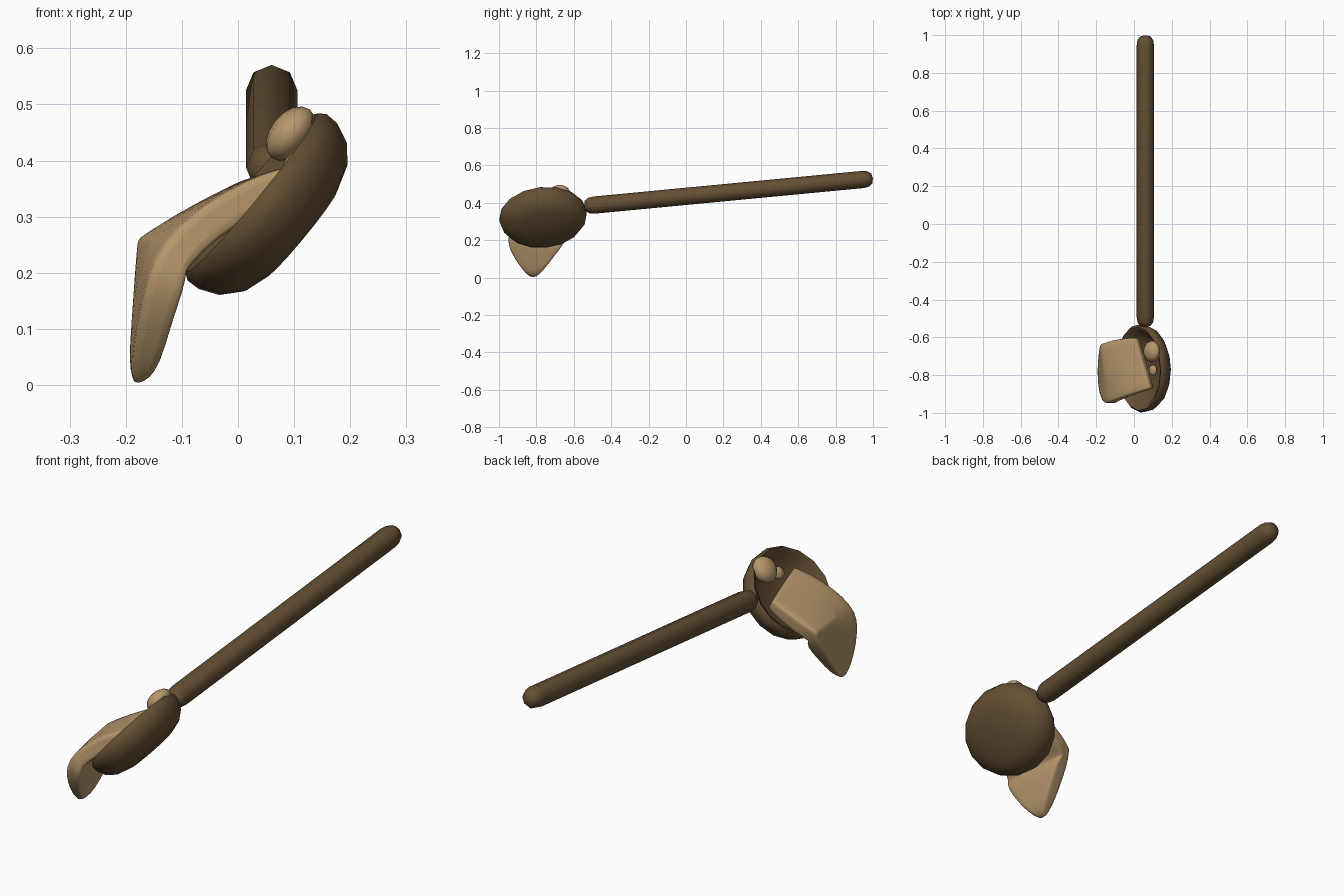
import bpy, bmesh, math
from mathutils import Vector, Matrix

if "Cube" in bpy.data.objects:
    bpy.data.objects.remove(bpy.data.objects["Cube"])


def material(name, rgb):
    m = bpy.data.materials.new(name)
    m.diffuse_color = (*rgb, 1)
    m.use_nodes = True
    m.node_tree.nodes["Principled BSDF"].inputs["Base Color"].default_value = m.diffuse_color
    return m


wood = material("dark_wood", (0.13, 0.078, 0.034))
cream = material("tan_batter", (0.47, 0.31, 0.15))


def loft(name, loops, mat, angle=60):
    """Skin closed loops; single-point loops become poles, others get capped."""
    bm = bmesh.new()
    rings = [[bm.verts.new(p) for p in loop] for loop in loops]
    for a, b in zip(rings, rings[1:]):
        n = max(len(a), len(b))
        for i in range(n):
            j = (i + 1) % n
            quad = [a[i % len(a)], a[j % len(a)], b[j % len(b)], b[i % len(b)]]
            bm.faces.new(list(dict.fromkeys(quad)))
    for end in (rings[0], rings[-1]):
        if len(end) > 2:
            bm.faces.new(end)
    bmesh.ops.recalc_face_normals(bm, faces=bm.faces)
    me = bpy.data.meshes.new(name)
    bm.to_mesh(me)
    bm.free()
    ob = bpy.data.objects.new(name, me)
    bpy.context.collection.objects.link(ob)
    me.materials.append(mat)
    bpy.ops.object.select_all(action='DESELECT')
    bpy.context.view_layer.objects.active = ob
    ob.select_set(True)
    bpy.ops.object.shade_smooth_by_angle(angle=math.radians(angle))
    return ob


def revolve(profile, sides, origin, u, v, w, su=1, sv=1):
    """Loops of (radius, height) points around axis w."""
    loops = []
    for r, h in profile:
        c = Vector(origin) + w * h
        if r == 0:
            loops.append([c])
        else:
            loops.append([c + u * (r * su * math.cos(t)) + v * (r * sv * math.sin(t))
                          for t in (2 * math.pi * i / sides for i in range(sides))])
    return loops


# Handle: eight-sided rounded rod, rising to the back
start, end = Vector((0.06, -0.545, 0.383)), Vector((0.06, 0.999, 0.53))
axis = (end - start).normalized()
length = (end - start).length
side = Vector((1, 0, 0))
R = 0.046
half = [(0, 0), (R * 0.6, 0.006), (R * 0.9, 0.025), (R, 0.055)]
rod = half + [(r, length - h) for r, h in reversed(half)]
loft("handle", revolve(rod, 8, start, side, side.cross(axis), axis), wood)

# Bowl: hollow oval dish rolled over to the left
tilt = Matrix.Rotation(math.radians(6), 3, 'X')
u = tilt @ Vector((0, 1, 0))
v = tilt @ Vector((0.64, 0, 0.77)).normalized()
w = tilt @ Vector((-0.77, 0, 0.64)).normalized()
dish = [(0, -0.112), (0.10, -0.108), (0.148, -0.092), (0.178, -0.065),
        (0.193, -0.03), (0.194, -0.005), (0.184, 0.008), (0.17, 0.0),
        (0.152, -0.03), (0.11, -0.055), (0, -0.068)]
loft("bowl", revolve(dish, 16, (0.03, -0.765, 0.338), u, v, w, 1.21, 1.0), wood)

# Batter slab draping over the rim and hanging to a point:
# front top corner, back top corner, thickness offset (x, z)
rows = [
    ((0.088, -0.87, 0.392), (0.008, -0.60, 0.368), (0.022, -0.045)),
    ((0.02, -0.89, 0.37), (-0.05, -0.605, 0.338), (0.028, -0.058)),
    ((-0.07, -0.92, 0.32), (-0.125, -0.615, 0.298), (0.034, -0.058)),
    ((-0.135, -0.945, 0.255), (-0.182, -0.635, 0.262), (0.046, -0.05)),
    ((-0.163, -0.955, 0.195), (-0.186, -0.65, 0.20), (0.07, -0.02)),
    ((-0.18, -0.92, 0.11), (-0.192, -0.71, 0.11), (0.062, -0.005)),
    ((-0.19, -0.87, 0.04), (-0.196, -0.765, 0.04), (0.052, -0.005)),
    ((-0.186, -0.835, 0.0), (-0.186, -0.80, 0.0), (0.026, 0.01)),
]
loops = []
for f, b, (dx, dz) in rows:
    f, b, off = Vector(f), Vector(b), Vector((dx, 0, dz))
    mid = (f + b) / 2
    loops.append([f, mid, b, b + off, mid + off, f + off])
slab = loft("batter_drip", loops, cream)
bev = slab.modifiers.new("soft_edges", 'BEVEL')
bev.width, bev.segments = 0.012, 2
bev.limit_method, bev.angle_limit = 'ANGLE', math.radians(40)
sub = slab.modifiers.new("smooth", 'SUBSURF')
sub.levels = sub.render_levels = 1


# Lumps of batter left inside the bowl
def lump(name, centre, radii, roll):
    profile = [(math.sin(math.pi * i / 8), -math.cos(math.pi * i / 8)) for i in range(9)]
    profile[0], profile[-1] = (0, -1), (0, 1)
    m = Matrix.Rotation(roll, 3, 'Y')
    x, y, z = (m @ Vector(a) * s for a, s in
               zip(((1, 0, 0), (0, 1, 0), (0, 0, 1)), radii))
    loft(name, revolve(profile, 12, centre, x, y, z), cream)


lump("large_lump", (0.094, -0.675, 0.448), (0.036, 0.058, 0.055), math.radians(38))
lump("small_lump", (0.1, -0.775, 0.394), (0.017, 0.03, 0.026), math.radians(38))
